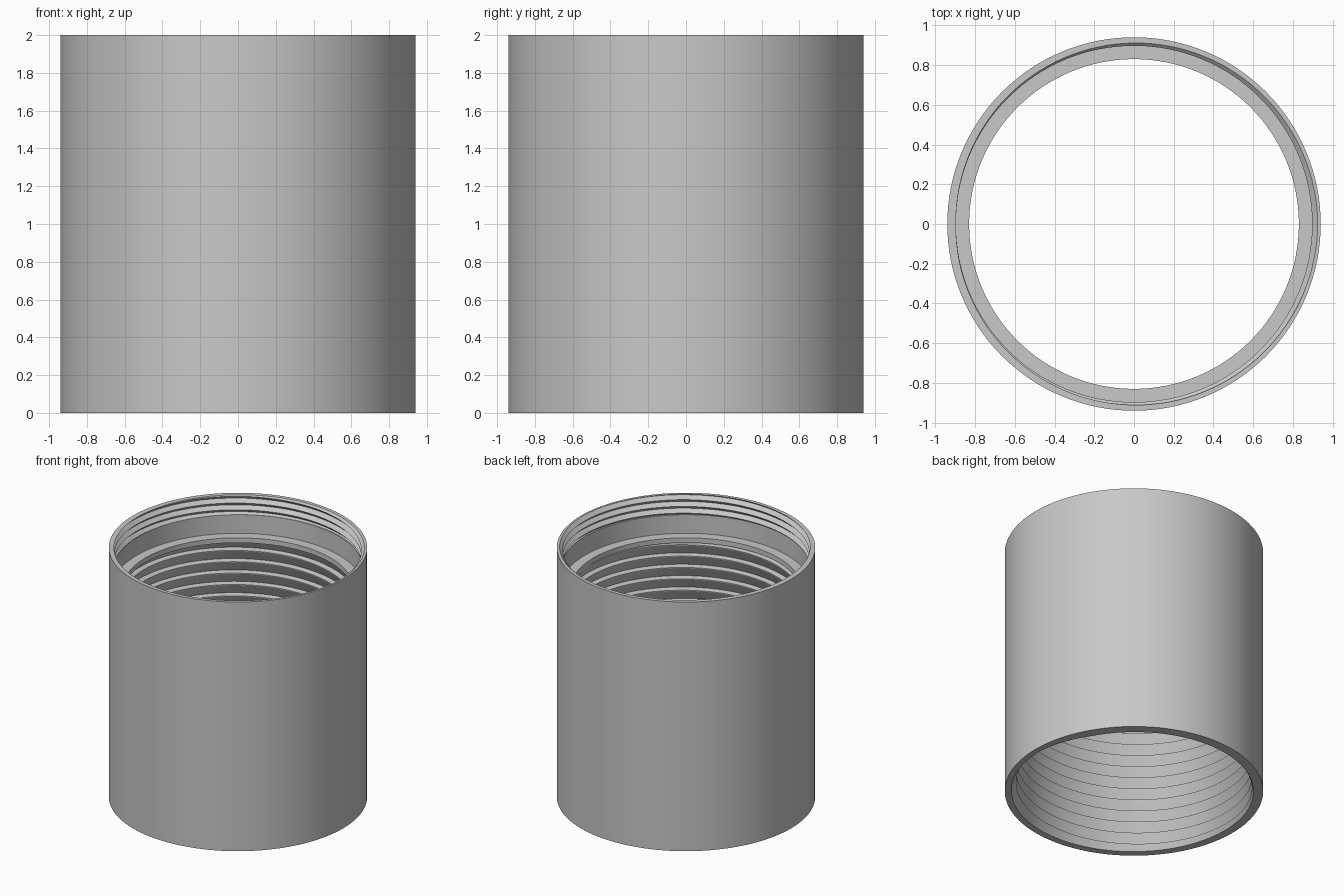
import bpy, bmesh
from math import cos, sin, pi, floor, ceil

cube = bpy.data.objects.get("Cube")
if cube:
    bpy.data.objects.remove(cube, do_unlink=True)

SEGMENTS = 128
OUTER, HEIGHT = 0.94, 2.0
LEDGE_Z, LIP_Z = 1.69, 1.65
UPPER_Z = 1.84


def material(name, value):
    mat = bpy.data.materials.new(name)
    mat.use_nodes = True
    colour = (value, value, value, 1)
    mat.diffuse_color = colour
    mat.node_tree.nodes["Principled BSDF"].inputs["Base Color"].default_value = colour
    return mat


def thread(turn, low, high, start, pitch, shape, radius):
    """Helical thread as (radius, z) points from high to low, for one angle.
    shape lists (phase, inward depth); radius gives the root radius at z."""
    knots = shape + [(1.0, shape[0][1])]

    def depth(phase):
        for (a, da), (b, db) in zip(knots, knots[1:]):
            if phase <= b:
                return da + (db - da) * (phase - a) / (b - a)
        return knots[-1][1]

    points = []
    first, last = floor((low - start) / pitch) - 2, ceil((high - start) / pitch) + 1
    for k in range(last, first, -1):
        for phase, _ in reversed(shape):
            z = start + pitch * (k + phase + turn)
            z = min(max(z, low), high)
            u = ((z - start) / pitch - turn) % 1.0
            points.append((radius(z) - depth(u), z))
    return points


def section(turn):
    """Closed wall section at one angle."""
    fine = thread(turn, UPPER_Z, HEIGHT, HEIGHT, 0.054,
                  [(0.0, 0.0), (0.5, 0.028)], lambda z: 0.925)
    coarse = thread(turn, 0.0, LIP_Z, 0.0, 0.092,
                    [(0.0, 0.0), (0.86, 0.04), (0.92, 0.04)],
                    lambda z: 0.898 - 0.028 * z / LIP_Z)
    # outer wall, fine thread, plain bore, ledge and lip, coarse tapered thread
    return ([(OUTER, 0.0), (OUTER, HEIGHT)] + fine
            + [(0.907, UPPER_Z), (0.907, LEDGE_Z), (0.83, LEDGE_Z), (0.83, LIP_Z)]
            + coarse)


# Sweep the section round; the end column meets the first one pitch along
bm = bmesh.new()
columns = []
for i in range(SEGMENTS + 1):
    turn = i / SEGMENTS
    angle = 2 * pi * turn
    columns.append([bm.verts.new((r * cos(angle), r * sin(angle), z))
                    for r, z in section(turn)])
for a, b in zip(columns, columns[1:]):
    for j in range(len(a)):
        n = (j + 1) % len(a)
        bm.faces.new((a[j], b[j], b[n], a[n]))
bmesh.ops.remove_doubles(bm, verts=bm.verts[:], dist=0.00005)
bmesh.ops.dissolve_degenerate(bm, edges=bm.edges[:], dist=0.00005)
bmesh.ops.recalc_face_normals(bm, faces=bm.faces[:])

mesh = bpy.data.meshes.new("threaded_sleeve")
bm.to_mesh(mesh)
bm.free()
mesh.materials.append(material("light grey", 0.58))
sleeve = bpy.data.objects.new("threaded_sleeve", mesh)
bpy.context.collection.objects.link(sleeve)

bpy.ops.object.select_all(action="DESELECT")
sleeve.select_set(True)
bpy.context.view_layer.objects.active = sleeve
bpy.ops.object.shade_smooth_by_angle(angle=pi / 9)
